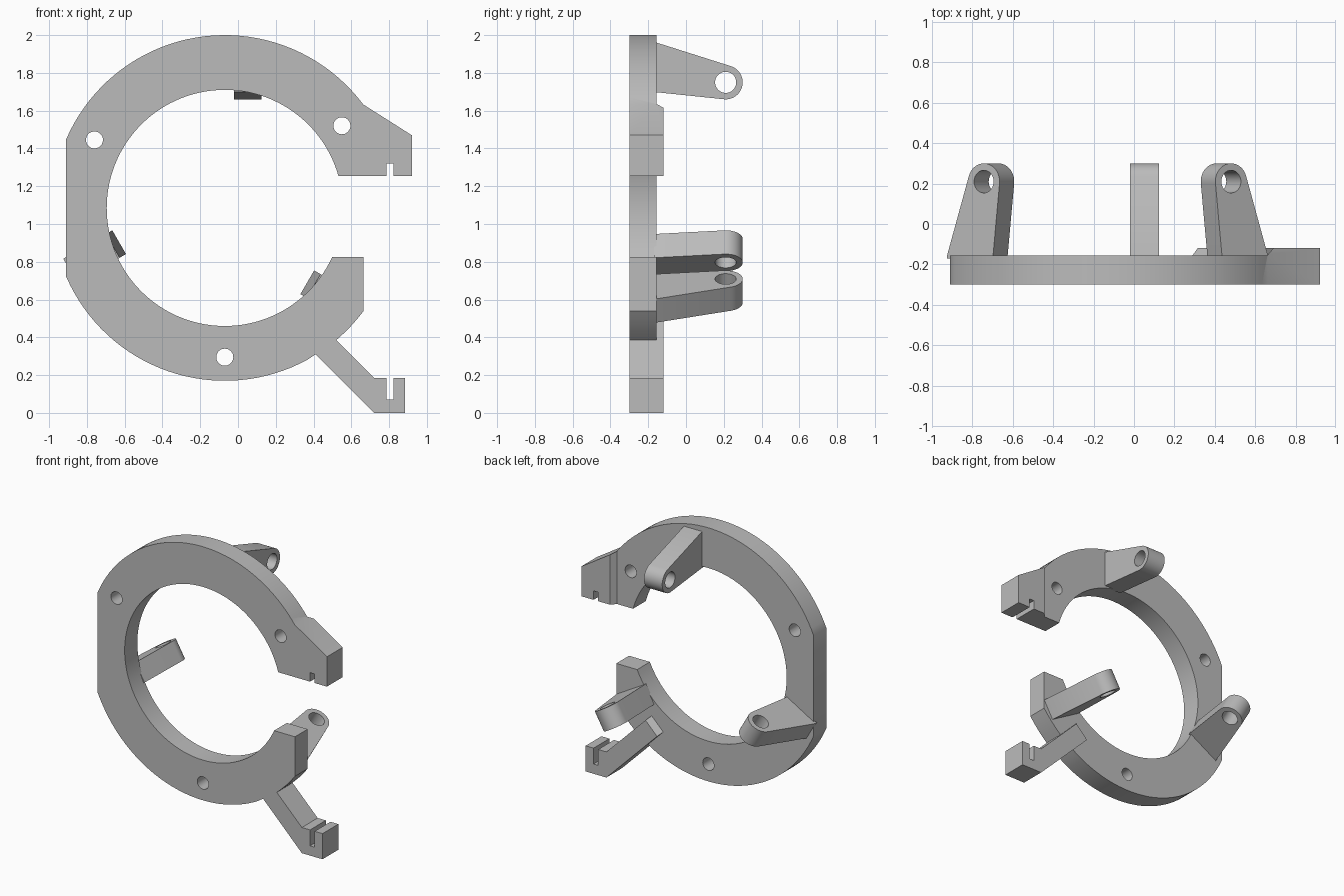
import bpy, bmesh
from math import cos, sin, radians
from mathutils import Matrix, Vector

if "Cube" in bpy.data.objects:
    bpy.data.objects.remove(bpy.data.objects["Cube"])

CX, CZ = -0.07, 1.085          # ring centre
R_OUT, R_IN = 0.915, 0.625
FRONT, RING_BACK, BACK = -0.30, -0.155, -0.12

grey = bpy.data.materials.new("plain grey")
grey.use_nodes = True
grey.diffuse_color = (0.5, 0.5, 0.5, 1)
grey.node_tree.nodes["Principled BSDF"].inputs["Base Color"].default_value = (0.5, 0.5, 0.5, 1)


def arc(cx, cy, r, a, b, step=3):
    n = max(2, round(abs(b - a) / step))
    angles = [radians(a + (b - a) * i / n) for i in range(n + 1)]
    return [(cx + r * cos(t), cy + r * sin(t)) for t in angles]


def prism(name, outline, d0, d1, place, end=None):
    """Loft an outline from depth d0 to d1; place maps (u, v, depth) to space."""
    end = end or outline
    bm = bmesh.new()
    a = [bm.verts.new(place(u, v, d0)) for u, v in outline]
    b = [bm.verts.new(place(u, v, d1)) for u, v in end]
    bm.faces.new(a)
    bm.faces.new(b[::-1])
    n = len(a)
    for i in range(n):
        j = (i + 1) % n
        bm.faces.new((a[j], a[i], b[i], b[j]))
    bmesh.ops.recalc_face_normals(bm, faces=bm.faces)
    mesh = bpy.data.meshes.new(name)
    bm.to_mesh(mesh)
    bm.free()
    mesh.materials.append(grey)
    obj = bpy.data.objects.new(name, mesh)
    bpy.context.collection.objects.link(obj)
    return obj


def cut(obj, cutters):
    for c in cutters:
        c.hide_render = True
        mod = obj.modifiers.new("cut", 'BOOLEAN')
        mod.operation, mod.solver, mod.object = 'DIFFERENCE', 'EXACT', c
    bpy.context.view_layer.update()
    graph = bpy.context.evaluated_depsgraph_get()
    mesh = bpy.data.meshes.new_from_object(obj.evaluated_get(graph))
    obj.modifiers.clear()
    obj.data = mesh
    for c in cutters:
        bpy.data.objects.remove(c)


def smooth(obj):
    bpy.ops.object.select_all(action='DESELECT')
    obj.select_set(True)
    bpy.context.view_layer.objects.active = obj
    bpy.ops.object.shade_smooth_by_angle(angle=radians(25))


def upright(u, v, d):
    return Vector((u, d, v))


# Frame: open ring with flat side, upper block and lower hooked arm
outline = arc(CX, CZ, R_OUT, 36.8, 156.6) + arc(CX, CZ, R_OUT, 203.4, 301.7)
outline[-1] = (0.41, 0.31)
outline += [(0.72, 0), (0.885, 0), (0.885, 0.185), (0.822, 0.185), (0.822, 0.07),
            (0.785, 0.07), (0.785, 0.185), (0.72, 0.185), (0.52, 0.385)]
outline += arc(CX, CZ, R_OUT, 310.1, 323.4)[1:]
outline += [(0.665, 0.825)] + arc(CX, CZ, R_IN, 335.4, 15.8)
outline += [(0.785, 1.255), (0.785, 1.32), (0.822, 1.32), (0.822, 1.255),
            (0.92, 1.255), (0.92, 1.47)]
frame = prism("ring_frame", outline, FRONT, BACK, upright)

# Thin the ring from behind, leaving the block and arm thicker with sloped ends
s = 0.05
relief = [(-1.5, 2.5), (0.66, 2.5), (0.66, 1.1), (1.2, 1.1), (1.2, 0.5), (0.52, 0.385),
          (0.3825, 0.5225), (0.29, 0.43), (0.41, 0.31), (0.41, -0.3), (-1.5, -0.3)]
relief_end = list(relief)
for i, (dx, dz) in {1: (0.06, 0), 2: (0.06, 0), 6: (s, -s), 7: (s, -s)}.items():
    relief_end[i] = (relief[i][0] + dx, relief[i][1] + dz)
cutters = [prism("relief_cutter", relief, RING_BACK, 2 * BACK - RING_BACK, upright, relief_end)]

# Mounting holes
for x, z in [(-0.76, 1.445), (0.55, 1.52), (CX, 0.295)]:
    cutters.append(prism("hole_cutter", arc(x, z, 0.045, 0, 350, 10), -0.5, 0.1, upright))
cut(frame, cutters)
smooth(frame)

# Three tapered lugs behind the ring, each with a cross hole
lug_profile = [(-0.17, 0.614), *arc(0.21, 0.665, 0.09, -96, 72, 6), (-0.155, 0.875), (-0.17, 0.875)]
for name, turn in [("top_lug", 0), ("left_lug", 120), ("right_lug", -120)]:
    spin = Matrix.Translation((CX, 0, CZ)) @ Matrix.Rotation(radians(turn), 4, 'Y')

    def radial(u, v, d):
        return spin @ Vector((d, u, v))

    lug = prism(name, lug_profile, 0.05, 0.195, radial)
    cut(lug, [prism("pin_cutter", arc(0.21, 0.665, 0.056, 0, 350, 10), -0.1, 0.4, radial)])
    smooth(lug)
